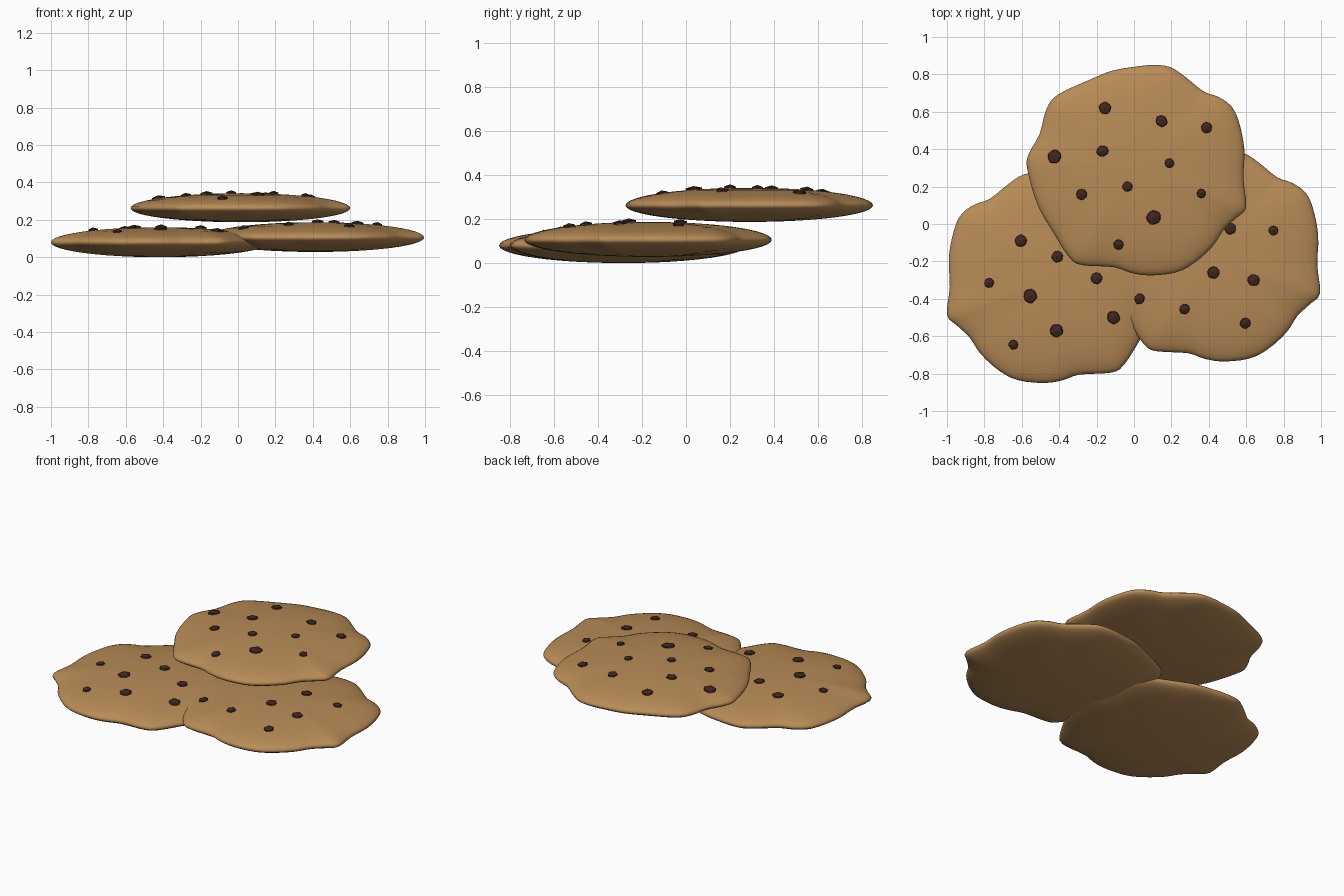
import bpy, bmesh, math, random
from mathutils import Vector, Matrix

if "Cube" in bpy.data.objects:
    bpy.data.objects.remove(bpy.data.objects["Cube"])

random.seed(4)


def material(name, rgb):
    m = bpy.data.materials.new(name)
    m.diffuse_color = (*rgb, 1)
    m.use_nodes = True
    m.node_tree.nodes["Principled BSDF"].inputs["Base Color"].default_value = m.diffuse_color
    return m


DOUGH = material("baked dough", (0.48, 0.26, 0.095))
CHOC = material("dark chocolate", (0.055, 0.02, 0.014))

# wavy cookie rim, clockwise from the back, relative to the cookie centre
RIM = [(.08, .56), (.17, .55), (.25, .50), (.35, .42), (.43, .39), (.50, .34), (.54, .26),
       (.57, .11), (.565, -.05), (.58, -.20), (.53, -.255), (.46, -.32), (.40, -.41),
       (.30, -.50), (.20, -.55), (.06, -.565), (-.04, -.55), (-.13, -.52), (-.295, -.51),
       (-.365, -.47), (-.455, -.33), (-.535, -.19), (-.59, 0), (-.585, .08), (-.525, .19),
       (-.49, .32), (-.43, .40), (-.26, .48), (-.135, .53), (-.02, .55)]


def smooth_loop(pts, steps=3):
    """Closed Catmull-Rom curve through the points."""
    p = [Vector(q) for q in pts]
    out = []
    for i in range(len(p)):
        a, b, c, d = (p[(i + k) % len(p)] for k in (-1, 0, 1, 2))
        for s in range(steps):
            t = s / steps
            out.append(0.5 * (2 * b + (c - a) * t + (2 * a - 5 * b + 4 * c - d) * t * t
                              + (3 * b - a - 3 * c + d) * t ** 3))
    return out


def rim_radius(loop, x, y):
    """Rim distance in the direction of (x, y)."""
    v = Vector((x, y)).normalized()
    return max(loop, key=lambda q: q.normalized().dot(v)).length


def cookie(name, centre, mirror, z_mid, up, down, chips):
    loop = smooth_loop([(-x if mirror else x, y) for x, y in RIM])
    # rounded, flattened body made of shrinking rings
    bm = bmesh.new()
    rings = []
    n = 24
    for k in range(1, n):
        a = -math.pi / 2 + math.pi * k / n
        r, h = math.cos(a), math.sin(a)
        z = z_mid + h * (up if h > 0 else down)
        rings.append([bm.verts.new((centre[0] + q.x * r, centre[1] + q.y * r, z)) for q in loop])
    m = len(loop)
    for lo, hi in zip(rings, rings[1:]):
        for i in range(m):
            bm.faces.new((lo[i], lo[(i + 1) % m], hi[(i + 1) % m], hi[i]))
    for ring, z in ((rings[0], z_mid - down), (rings[-1], z_mid + up)):
        pole = bm.verts.new((*centre, z))
        for i in range(m):
            bm.faces.new((ring[i], ring[(i + 1) % m], pole))
    bmesh.ops.recalc_face_normals(bm, faces=bm.faces)
    for f in bm.faces:
        f.smooth = True
    finish(bm, name, DOUGH)

    # faceted chips sunk into the top surface and tilted with it
    bm = bmesh.new()
    for x, y, size in chips:
        dx, dy = x - centre[0], y - centre[1]
        rad = rim_radius(loop, dx, dy)
        t = min(math.hypot(dx, dy) / rad, 0.97)
        z = z_mid + up * math.sqrt(1 - t * t)
        slope = up * t / (rad * math.sqrt(1 - t * t))
        d = Vector((dx, dy, 0)).normalized()
        normal = (d * slope + Vector((0, 0, 1))).normalized()
        mat = (Matrix.Translation((x, y, z))
               @ normal.to_track_quat('Z', 'Y').to_matrix().to_4x4()
               @ Matrix.Rotation(random.uniform(0, 6.28), 4, 'Z')
               @ Matrix.Diagonal((size * random.uniform(.95, 1.12), size, 0.017, 1)))
        bmesh.ops.create_icosphere(bm, subdivisions=1, radius=1.0, matrix=mat)
    finish(bm, name + "_chips", CHOC)


def finish(bm, name, mat):
    me = bpy.data.meshes.new(name)
    bm.to_mesh(me)
    bm.free()
    me.materials.append(mat)
    bpy.context.collection.objects.link(bpy.data.objects.new(name, me))


cookie("left_cookie", (-.42, -.285), True, .08, .08, .08,
       [(-.605, -.09, .038), (-.41, -.175, .036), (-.775, -.315, .03), (-.555, -.385, .041),
        (-.20, -.29, .036), (-.415, -.57, .041), (-.645, -.645, .03), (-.11, -.50, .038)])

cookie("right_cookie", (.415, -.17), False, .105, .082, .077,
       [(.03, -.40, .031), (.425, -.26, .038), (.64, -.30, .036), (.27, -.455, .031),
        (.595, -.53, .034), (.745, -.035, .029), (.515, -.025, .036)])

cookie("top_cookie", (.02, .29), False, .262, .08, .075,
       [(-.155, .62, .038), (.147, .55, .034), (.388, .515, .034), (-.425, .36, .041),
        (-.168, .39, .034), (.19, .325, .029), (-.035, .20, .031), (-.28, .158, .034),
        (.36, .163, .029), (.105, .035, .043), (-.083, -.11, .031)])
